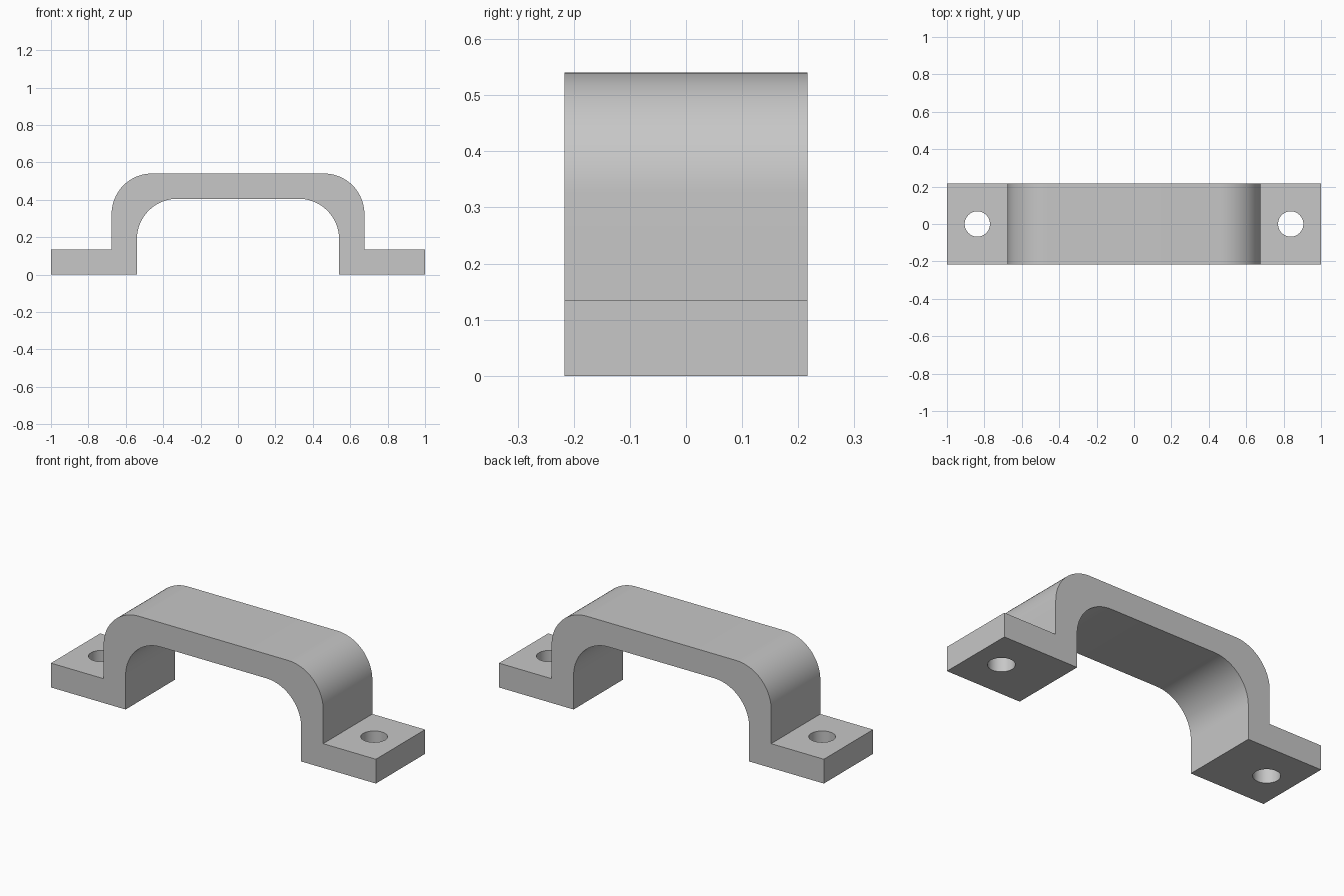
import bpy
import bmesh
import math
from mathutils import Matrix, Vector

cube = bpy.data.objects.get("Cube")
if cube:
    bpy.data.objects.remove(cube, do_unlink=True)

U = 1 / 37            # design unit: half the length is 37 units
HALF_DEPTH = 8 * U
RADIUS = 8 * U        # both bends share one radius
HOLE_X, HOLE_R = 31 * U, 2.5 * U

# One flat grey for the whole part
grey = bpy.data.materials.new("plain grey")
grey.use_nodes = True
colour = (0.57, 0.57, 0.57, 1)
grey.diffuse_color = colour
grey.node_tree.nodes["Principled BSDF"].inputs["Base Color"].default_value = colour


def bend(x, z, steps=20):
    """Quarter arc from the vertical side up to the top, for a corner at x, z."""
    angles = [math.pi / 2 * i / steps for i in range(steps + 1)]
    return [(x - RADIUS + RADIUS * math.cos(a), z - RADIUS + RADIUS * math.sin(a)) for a in angles]


def new_object(name, bm):
    bmesh.ops.recalc_face_normals(bm, faces=bm.faces)
    mesh = bpy.data.meshes.new(name)
    bm.to_mesh(mesh)
    bm.free()
    mesh.materials.append(grey)
    obj = bpy.data.objects.new(name, mesh)
    bpy.context.collection.objects.link(obj)
    return obj


# Handle: half profile, mirrored, then extruded through the depth
outer = [(37 * U, 0), (37 * U, 5 * U), (25 * U, 5 * U)] + bend(25 * U, 20 * U)
inner = [(20 * U, 0)] + bend(20 * U, 15 * U)
mirrored = lambda pts: [(-x, z) for x, z in reversed(pts)]
profile = outer + mirrored(outer) + mirrored(inner)[::-1] + inner[::-1]

bm = bmesh.new()
face = bm.faces.new([bm.verts.new((x, -HALF_DEPTH, z)) for x, z in profile])
side = bmesh.ops.extrude_face_region(bm, geom=[face], use_keep_orig=True)["geom"]
bmesh.ops.translate(bm, vec=Vector((0, 2 * HALF_DEPTH, 0)),
                    verts=[v for v in side if isinstance(v, bmesh.types.BMVert)])
handle = new_object("bridge_handle", bm)

# Screw holes through both feet
bm = bmesh.new()
for s in (-1, 1):
    bmesh.ops.create_cone(bm, cap_ends=True, segments=48, radius1=HOLE_R, radius2=HOLE_R,
                          depth=14 * U, matrix=Matrix.Translation((s * HOLE_X, 0, 2.5 * U)))
cutter = new_object("screw_hole_cutter", bm)
cutter.hide_render = True

holes = handle.modifiers.new("screw_holes", 'BOOLEAN')
holes.operation = 'DIFFERENCE'
holes.solver = 'EXACT'
holes.object = cutter

bpy.ops.object.select_all(action='DESELECT')
bpy.context.view_layer.objects.active = handle
handle.select_set(True)
bpy.ops.object.modifier_apply(modifier=holes.name)
bpy.data.objects.remove(cutter, do_unlink=True)
bpy.ops.object.shade_smooth_by_angle(angle=math.radians(30))
